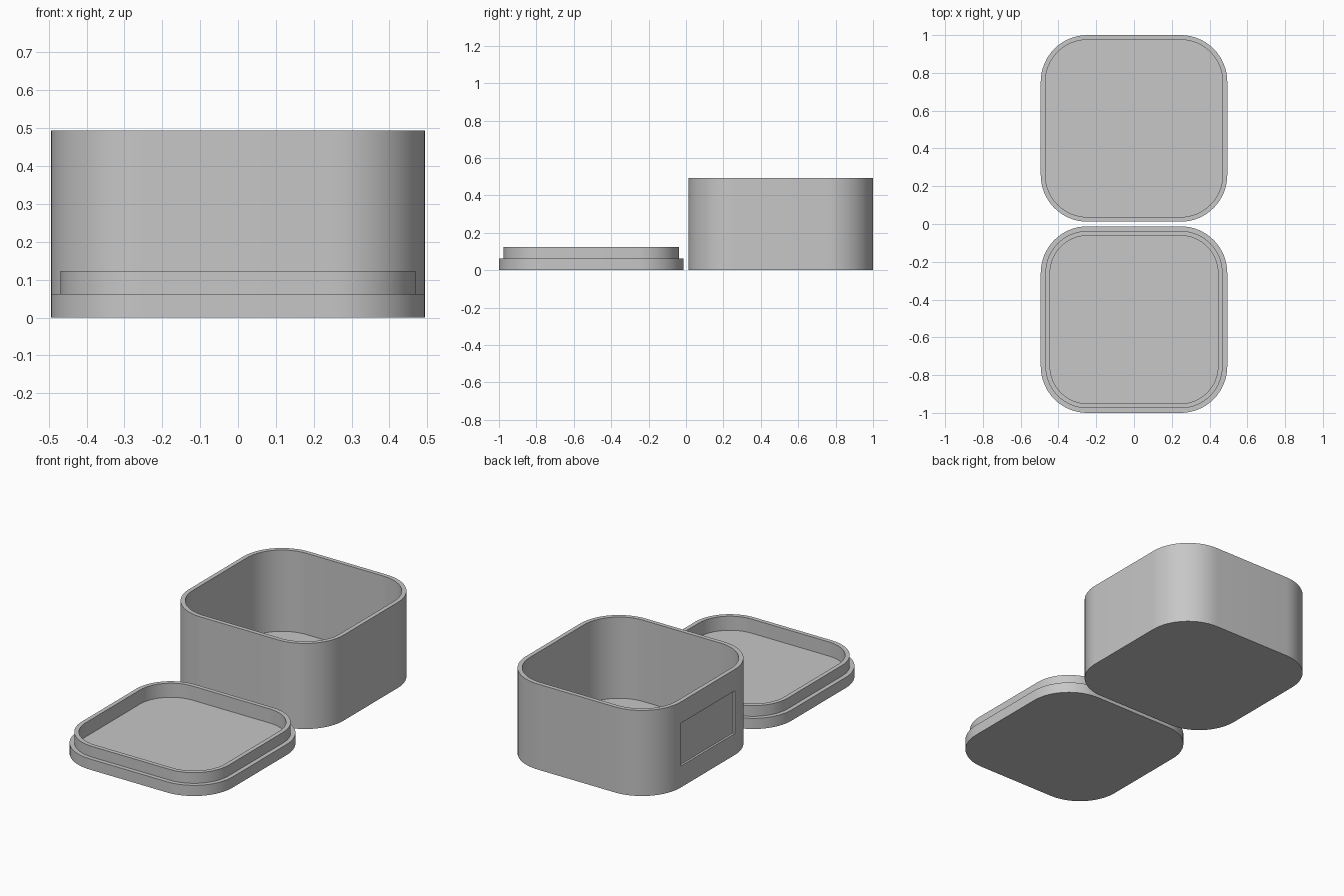
import bpy, bmesh, math

if "Cube" in bpy.data.objects:
    bpy.data.objects.remove(bpy.data.objects["Cube"])

U = 2 / 162          # design unit: 162 units along the longest side
HALF = 40 * U        # half width of each part
RADIUS = 20 * U      # outer corner radius
WALL = 2 * U
CENTRE_Y = 41 * U
STEPS = 16           # segments per corner

grey = bpy.data.materials.new("grey_plastic")
grey.use_nodes = True
colour = (0.57, 0.57, 0.57, 1)
grey.diffuse_color = colour
grey.node_tree.nodes["Principled BSDF"].inputs["Base Color"].default_value = colour


def rounded_loop(bm, inset, z):
    """Ring of vertices around a rounded square, offset inwards by inset."""
    r, c = RADIUS - inset, HALF - RADIUS
    ring = []
    for corner in range(4):
        mid = math.pi / 4 + corner * math.pi / 2
        cx = math.copysign(c, math.cos(mid))
        cy = math.copysign(c, math.sin(mid))
        for i in range(STEPS + 1):
            a = (corner + i / STEPS) * math.pi / 2
            ring.append(bm.verts.new((cx + r * math.cos(a), cy + r * math.sin(a), z)))
    return ring


def make_shell(name, profile, y):
    """Closed body from (inset, z) steps running from underside to inner floor."""
    bm = bmesh.new()
    rings = [rounded_loop(bm, inset, z) for inset, z in profile]
    for low, high in zip(rings, rings[1:]):
        for i in range(len(low)):
            j = (i + 1) % len(low)
            bm.faces.new((low[i], low[j], high[j], high[i]))
    bm.faces.new(rings[0][::-1])
    bm.faces.new(rings[-1])
    bmesh.ops.recalc_face_normals(bm, faces=bm.faces)
    mesh = bpy.data.meshes.new(name)
    bm.to_mesh(mesh)
    bm.free()
    mesh.materials.append(grey)
    obj = bpy.data.objects.new(name, mesh)
    obj.location.y = y
    bpy.context.collection.objects.link(obj)
    return obj


def activate(obj):
    bpy.ops.object.select_all(action='DESELECT')
    obj.select_set(True)
    bpy.context.view_layer.objects.active = obj


# Open box with an even wall and floor
height = 40 * U
box = make_shell("box_body", [(0, 0), (0, height), (WALL, height), (WALL, WALL)], CENTRE_Y)

# Lid lying upside down, with a raised rim that fits inside the box
base, top = 5 * U, 10 * U
lid = make_shell("lid", [(0, 0), (0, base), (WALL, base), (WALL, top),
                         (2 * WALL, top), (2 * WALL, 3.4 * U)], -CENTRE_Y)

# Shallow label recess in the -x wall of the box
bpy.ops.mesh.primitive_cube_add(size=1, location=(-HALF, CENTRE_Y, height / 2))
cutter = bpy.context.object
cutter.name = "label_recess_cutter"
cutter.scale = (WALL, 39.8 * U, 20 * U)
cutter.hide_render = True
cutter.data.materials.append(grey)
cut = box.modifiers.new("label_recess", 'BOOLEAN')
cut.operation = 'DIFFERENCE'
cut.solver = 'EXACT'
cut.object = cutter
activate(box)
bpy.ops.object.modifier_apply(modifier=cut.name)
bpy.data.objects.remove(cutter)

# Smooth corners, crisp rims
for part in (box, lid):
    activate(part)
    bpy.ops.object.shade_smooth_by_angle(angle=math.radians(30))
